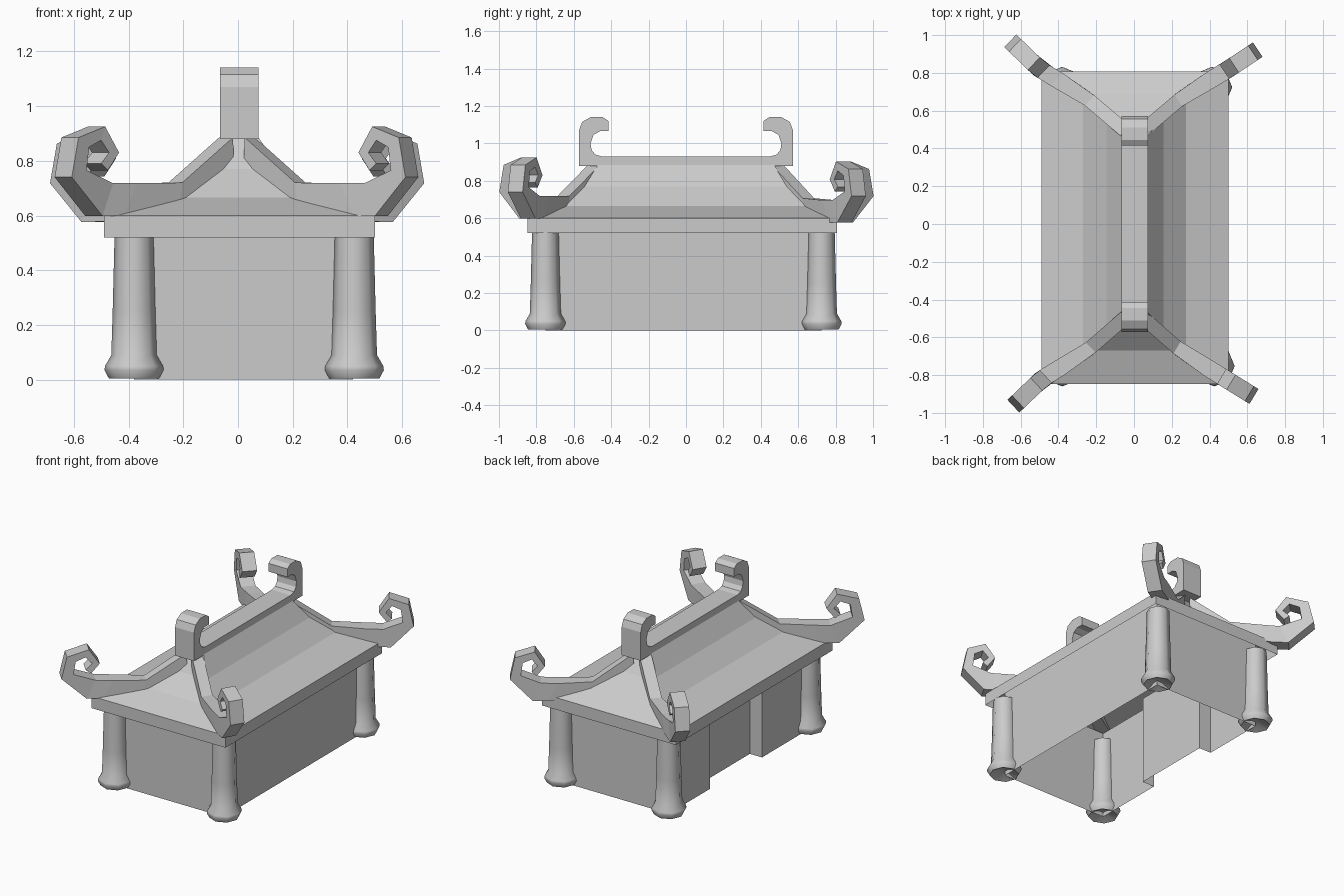
import bpy
import bmesh
import math
from mathutils import Vector

cube = bpy.data.objects.get("Cube")
if cube:
    bpy.data.objects.remove(cube)

# One plain stone colour
stone = bpy.data.materials.new("grey_stone")
stone.use_nodes = True
GREY = (0.6, 0.6, 0.6, 1)
stone.diffuse_color = GREY
stone.node_tree.nodes["Principled BSDF"].inputs["Base Color"].default_value = GREY


def finish(name, bm, smooth=None):
    bmesh.ops.remove_doubles(bm, verts=bm.verts, dist=1e-5)
    bmesh.ops.recalc_face_normals(bm, faces=bm.faces)
    mesh = bpy.data.meshes.new(name)
    bm.to_mesh(mesh)
    bm.free()
    obj = bpy.data.objects.new(name, mesh)
    bpy.context.collection.objects.link(obj)
    mesh.materials.append(stone)
    if smooth:
        bpy.ops.object.select_all(action='DESELECT')
        obj.select_set(True)
        bpy.context.view_layer.objects.active = obj
        bpy.ops.object.shade_smooth_by_angle(angle=math.radians(smooth))


def loft(name, rings, caps=(True, True), smooth=None):
    """Join closed rings of points with quads, optionally capping each end."""
    bm = bmesh.new()
    loops = [[bm.verts.new(p) for p in ring] for ring in rings]
    n = len(rings[0])
    for a, b in zip(loops, loops[1:]):
        for i in range(n):
            j = (i + 1) % n
            bm.faces.new((a[i], a[j], b[j], b[i]))
    for use, loop in zip(caps, (loops[0], loops[-1])):
        if use:
            bm.faces.new(loop)
    finish(name, bm, smooth)


def rect(x0, x1, y0, y1, z):
    return [(x0, y0, z), (x1, y0, z), (x1, y1, z), (x0, y1, z)]


LEFT, RIGHT, FRONT, BACK = -0.38, 0.42, -0.752, 0.724

# Thin walls, open below, with a doorway recess on the -x side
plan = [(LEFT, FRONT), (RIGHT, FRONT), (RIGHT, BACK), (LEFT, BACK),
        (LEFT, 0.29), (LEFT + 0.09, 0.29), (LEFT + 0.09, -0.26), (LEFT, -0.26)]
loft("walls", [[(x, y, z) for x, y in plan] for z in (0, 0.6)],
     caps=(False, False))

# Corner columns with a bulging foot and a hollow underside
foot = [(0.03, 0.03), (0.092, 0.005), (0.108, 0.035), (0.106, 0.05),
        (0.083, 0.09), (0.078, 0.25), (0.071, 0.53)]
corners = {"front_right": (LEFT, FRONT), "front_left": (RIGHT + 0.005, FRONT),
           "back_right": (LEFT, BACK), "back_left": (RIGHT - 0.008, BACK)}
for corner, (cx, cy) in corners.items():
    rings = []
    for r, z in foot:
        rings.append([(cx + r * math.cos(k * math.tau / 8),
                       cy + r * math.sin(k * math.tau / 8), z)
                      for k in range(8)])
    loft(corner + "_column", rings, smooth=55)

# Eave band and concave hipped roof above it, both open underneath
eave = (-0.49, 0.5, -0.847, 0.807)
loft("eave_band", [rect(*eave, z) for z in (0.52, 0.6)], caps=(False, False))
loft("roof", [rect(*eave, 0.6),
              rect(-0.27, 0.275, -0.67, 0.69, 0.665),
              rect(-0.145, 0.155, -0.55, 0.56, 0.77),
              rect(-0.065, 0.075, -0.47, 0.47, 0.885)], caps=(False, True))

# Ridge beam: one half of its side outline, mirrored along y
half = [(0.572, 0.88), (0.572, 1.07), (0.555, 1.115), (0.51, 1.14),
        (0.445, 1.14), (0.415, 1.12), (0.415, 1.065), (0.46, 1.065),
        (0.495, 1.045), (0.51, 1.0), (0.505, 0.965), (0.485, 0.94),
        (0.45, 0.93)]
outline = half + [(-y, z) for y, z in reversed(half)]
loft("ridge_beam", [[(x, y, z) for y, z in outline] for x in (-0.065, 0.075)])

# Hip ribs: paired lower and upper edge points, ending in an angular curl
RIB = [((0.04, 0.78), (0.045, 0.885)), ((0.245, 0.62), (0.235, 0.72)),
       ((0.46, 0.6), (0.41, 0.718)), ((0.54, 0.598), (0.5, 0.718)),
       ((0.655, 0.74), (0.6, 0.765)), ((0.63, 0.885), (0.59, 0.85)),
       ((0.53, 0.925), (0.545, 0.875)), ((0.478, 0.83), (0.515, 0.83)),
       ((0.52, 0.765), (0.545, 0.79))]


def rib(name, sx, sy, reach, end_y, drop):
    knots = [(0.03, 0.48), (0.26, 0.675), (0.5, 0.82), (0.65, end_y)]

    def place(x, z):
        for (xa, ya), (xb, yb) in zip(knots, knots[1:]):
            if x <= xb or xb == knots[-1][0]:
                y = ya + (yb - ya) * (x - xa) / (xb - xa)
                return Vector((x * reach, y, z - drop * min(1, x / 0.4)))

    side = Vector((0.82 - end_y, 0.15, 0)).normalized()
    rings = []
    for k, (low, high) in enumerate(RIB):
        across = side * (0.037 if k < 2 else 0.046)
        a, b = place(*low), place(*high)
        ring = [a - across, a + across, b + across, b - across]
        rings.append([(p.x * sx, p.y * sy, p.z) for p in ring])
    loft(name, rings)


rib("front_right_rib", -1, -1, 0.975, 0.96, 0)
rib("front_left_rib", 1, -1, 0.97, 0.91, 0)
rib("back_right_rib", -1, 1, 1.0, 0.965, 0.022)
rib("back_left_rib", 1, 1, 1.0, 0.92, 0.022)
